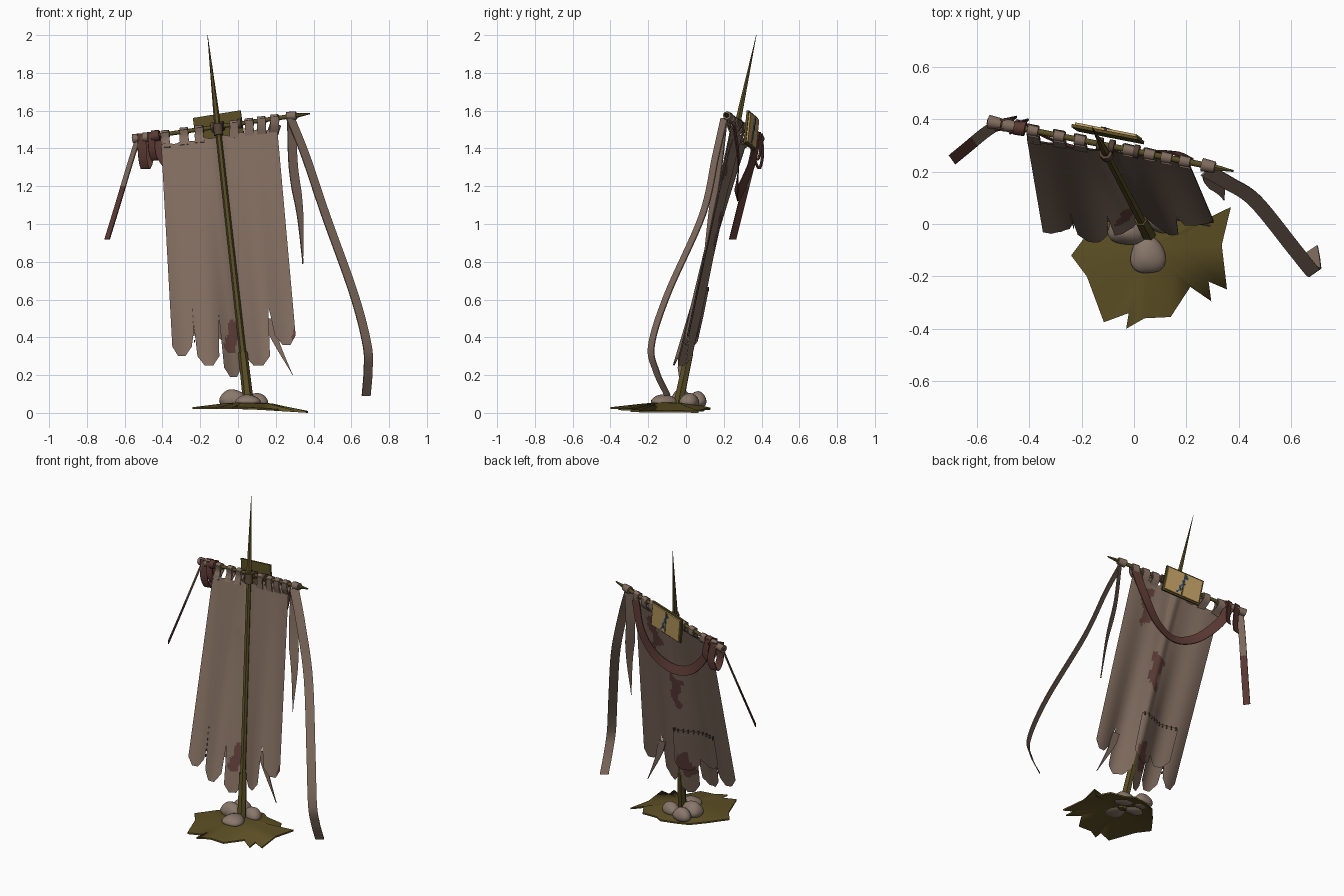
import bpy, bmesh, math, random
from mathutils import Vector, Matrix

if "Cube" in bpy.data.objects:
    bpy.data.objects.remove(bpy.data.objects["Cube"])
random.seed(4)

def mat(name, c):
    m = bpy.data.materials.new(name)
    m.diffuse_color = (*c, 1)
    m.use_nodes = True
    m.node_tree.nodes["Principled BSDF"].inputs["Base Color"].default_value = m.diffuse_color
    return m

CLOTH = mat("faded cloth", (.215, .148, .112))
WOOD = mat("olive wood", (.098, .074, .018))
MOSS = mat("moss", (.11, .080, .018))
RED = mat("dark red cloth", (.105, .042, .034))
STAIN = mat("stain", (.115, .05, .042))
STONE = mat("stone", (.25, .185, .145))
PAGE = mat("parchment", (.50, .33, .12))
BLUE = mat("blue ribbon", (.04, .10, .22))
TWINE = mat("twine", (.09, .055, .035))

def finish(bm, name, mats, smooth=None):
    bmesh.ops.recalc_face_normals(bm, faces=bm.faces)
    me = bpy.data.meshes.new(name)
    bm.to_mesh(me)
    bm.free()
    for m in mats:
        me.materials.append(m)
    ob = bpy.data.objects.new(name, me)
    bpy.context.collection.objects.link(ob)
    if smooth:
        bpy.ops.object.select_all(action='DESELECT')
        ob.select_set(True)
        bpy.context.view_layer.objects.active = ob
        bpy.ops.object.shade_smooth_by_angle(angle=math.radians(smooth))
    return ob

def rod(name, a, b, r0, r1, m, sides=8, smooth=50):
    a, b = Vector(a), Vector(b)
    bm = bmesh.new()
    rot = (b - a).to_track_quat('Z', 'Y').to_matrix().to_4x4()
    bmesh.ops.create_cone(bm, cap_ends=True, segments=sides, radius1=r0, radius2=r1,
                          depth=(b - a).length, matrix=Matrix.Translation((a + b) / 2) @ rot)
    return finish(bm, name, [m], smooth)

def box(name, mtx, size, m):
    bm = bmesh.new()
    bmesh.ops.create_cube(bm, size=1, matrix=mtx @ Matrix.Diagonal((*size, 1)))
    return finish(bm, name, [m])

def spline(p, n):
    p = [Vector(q) for q in p]
    p = [2 * p[0] - p[1]] + p + [2 * p[-1] - p[-2]]
    out = []
    for i in range(1, len(p) - 2):
        a, b, c, d = p[i - 1:i + 3]
        for k in range(n):
            t = k / n
            out.append(.5 * (2 * b + (c - a) * t + (2 * a - 5 * b + 4 * c - d) * t * t
                             + (3 * b - a - 3 * c + d) * t ** 3))
    return out + [p[-2]]

def ribbon(name, path, w0, w1, mats, end=1.0, split=2.0, n=8, thick=.006):
    """Strip along a path. Width vector blends w0 to w1, or, with w1 None, w0 is a width
    laid across the path facing y. Tapers from fraction `end`; second colour from `split`."""
    pts = spline(path, n)
    bm = bmesh.new()
    rows = []
    for i, p in enumerate(pts):
        t = i / (len(pts) - 1)
        if w1 is None:
            tan = pts[min(i + 1, len(pts) - 1)] - pts[max(i - 1, 0)]
            w = tan.cross(Vector((.25, 1, .3))).normalized() * w0 / 2
        else:
            w = Vector(w0).lerp(Vector(w1), t) / 2
        if t > end:
            w *= max(.08, (1 - t) / (1 - end))
        rows.append((bm.verts.new(p - w), bm.verts.new(p + w)))
    for i in range(len(rows) - 1):
        f = bm.faces.new((*rows[i], *reversed(rows[i + 1])))
        f.material_index = int(i / len(rows) > split)
    bmesh.ops.recalc_face_normals(bm, faces=bm.faces)
    bmesh.ops.solidify(bm, geom=bm.faces[:], thickness=thick)
    return finish(bm, name, mats, 40)

# leaning pole and crossbar
def pole_at(z):
    return Vector((.05, -.03, .1)).lerp(Vector((-.16, .37, 1.99)), (z - .1) / 1.89)

def bar_at(x):
    t = (x + .56) / .94
    return Vector((x, .392 - .19 * t, 1.45 + .135 * t))

rod("pole_lower", pole_at(.03), pole_at(.32), .029, .025, WOOD, 6, None)
rod("pole_shaft", pole_at(.3), pole_at(1.57), .018, .015, WOOD, 6, None)
rod("pole_spike", pole_at(1.55), pole_at(2.0), .017, .001, WOOD, 6, None)
rod("crossbar", bar_at(-.56), bar_at(.31), .011, .012, WOOD)
rod("crossbar_tip", bar_at(.3), bar_at(.38), .014, .004, WOOD, 6)

# banner surface: height z and width fraction u to a point; it bulges behind the pole
def banner(u, z):
    t = (1.48 - z) / 1.18
    x = (-.41 + .065 * t) * (1 - u) + (.21 + .105 * t) * u
    y = (.335 - .105 * u) * (1 - t) + (-.045 + .02 * u) * t + .012 * math.sin(u * 15) * (.3 + t)
    p = pole_at(z)
    y += math.exp(-((x - p.x) / .09) ** 2) * max(0, p.y + .009 - y)
    y += .012 * max(0, 1 - abs(x - p.x) / .04)
    return Vector((x, y, z))

def stained(p, spots):
    return any(((p.x - a + .014 * math.sin(p.z * 40)) / c) ** 2 + ((p.z - b) / d) ** 2 < 1
               for a, b, c, d in spots)

# tabs: left, right, bottom height, notch height
TABS = [(0, .18, .30, .42), (.18, .39, .25, .48), (.39, .56, .19, .52),
        (.56, .80, .25, .55), (.80, 1, .36, .55)]
FRONT = [(-.03, .40, .035, .09), (.31, .42, .03, .05)]
BACK = [(.085, 1.33, .03, .12), (.06, 1.27, .04, .03), (-.035, .94, .035, .13), (-.03, .40, .045, .10),
        (-.05, 1.02, .05, .03), (.09, 1.42, .045, .03)]

def layer(bm, off, spots, tabs, top=None, rows=80, cols=10):
    for u0, u1, zb, zn in tabs:
        grid = []
        for r in range(rows + 1):
            line = []
            for c in range(cols + 1):
                s = c / cols
                u = u0 + (u1 - u0) * s
                zt = top or 1.42 + .09 * u + .006 * math.sin(u * 40)
                low = zb + .05 * max(0, abs(2 * s - 1) - .4) / .6
                z = zt + (low - zt) * r / rows
                g = 1 - .2 * max(0, (zn - z) / (zn - zb)) ** .8
                um = u0 if u0 == 0 else u1 if u1 == 1 else (u0 + u1) / 2
                p = banner(um + (u - um) * g, z)
                line.append(bm.verts.new(p + Vector((0, off, 0))))
            grid.append(line)
        for r in range(rows):
            for c in range(cols):
                f = bm.faces.new((grid[r][c], grid[r][c + 1], grid[r + 1][c + 1], grid[r + 1][c]))
                f.material_index = int(stained(f.calc_center_median(), spots))

bm = bmesh.new()
layer(bm, -.003, FRONT, TABS)
layer(bm, .003, BACK, TABS)
finish(bm, "banner", [CLOTH, STAIN], 60)

# sewn patch on the back, with stitches
bm = bmesh.new()
layer(bm, .014, BACK, [(.14, .36, .40, .42), (.36, .60, .36, .38)], top=.66, rows=24)
finish(bm, "back_patch", [CLOTH, STAIN], 60)
for i in range(10):
    box("patch_stitch", Matrix.Translation(banner(.16 + i * .046, .655) + Vector((0, .012, 0))),
        (.006, .012, .022), TWINE)
for i in range(6):
    box("seam_stitch", Matrix.Translation(banner(.18, .38 + i * .033)), (.005, .014, .014), TWINE)
ribbon("torn_flap", [(.16, .02, .5), (.2, .01, .38), (.29, -.01, .2)], (.05, 0, 0), (.05, 0, 0), [CLOTH], .3)

# hanging loops along the crossbar
for x in (-.385, -.285, -.205, -.02, .06, .125, .195):
    u = (x + .41) / .62
    b = bar_at(x)
    rod("loop_ring", bar_at(x - .02), bar_at(x + .02), .023, .021, CLOTH, 8)
    q = banner(min(max(u, .03), .97), 1.40 + .09 * u)
    for s in (-1, 1):
        ribbon("hanging_loop", [b + Vector((0, s * .02, .01)), b + Vector((0, s * .018, -.03)), q],
               (.042, -.008, .005), (.05, -.008, .005), [CLOTH], n=3)
for x in (-.53, -.475, .285):
    rod("streamer_knot", bar_at(x - .026), bar_at(x + .024), .026, .022, CLOTH, 8)
for x in (-.13, -.085, .01):
    rod("lashing", bar_at(x - .01), bar_at(x + .01), .026, .026, TWINE, 8)
rod("pole_lashing", pole_at(1.47), pole_at(1.53), .026, .026, TWINE, 8)

# streamers
ribbon("long_streamer", [(.28, .2, 1.56), (.36, .155, 1.36), (.465, .085, 1.05), (.615, -.1, .63),
                         (.685, -.185, .36), (.69, -.16, .22), (.68, -.10, .09)],
       (.045, .035, 0), (.045, .03, 0), [CLOTH])
ribbon("short_streamer", [(.285, .2, 1.55), (.295, .17, 1.3), (.33, .13, 1.05), (.345, .09, .79)],
       (.045, .03, 0), (.05, .04, 0), [CLOTH], .5)
ribbon("left_streamer", [(-.53, .375, 1.46), (-.58, .34, 1.3), (-.64, .29, 1.1), (-.695, .245, .92)],
       (-.025, .035, 0), (-.025, .035, 0), [CLOTH, RED], split=.45)

# red sash draped over the back, and its loops
ribbon("sash", [(-.44, .385, 1.45), (-.38, .355, 1.33), (-.25, .30, 1.2), (-.1, .27, 1.15),
                (.04, .275, 1.21), (.14, .28, 1.35), (.2, .255, 1.53)], .06, None, [RED])
rod("sash_knot", bar_at(-.455), bar_at(-.415), .03, .028, RED, 8)
for x, d, w in ((-.49, .17, .045), (-.44, .13, .035)):
    b = bar_at(x)
    ribbon("sash_loop", [b + Vector((-.02, -.015, .02)), b + Vector((-.015, -.02, -d * .6)),
                         b + Vector((0, .01, -d)), b + Vector((.02, .03, -d * .6)), b + Vector((0, .025, .02))],
           (w, .01, 0), (w, .01, 0), [RED])

# open book tied to the back of the crossbar
M = (Matrix.Translation((-.10, .343, 1.495)) @ Matrix.Rotation(math.radians(-11), 4, 'Z')
     @ Matrix.Rotation(math.radians(-9), 4, 'Y') @ Matrix.Rotation(math.radians(-4), 4, 'X'))
box("book_cover", M, (.26, .012, .175), WOOD)
for s in (-1, 1):
    box("book_pages", M @ Matrix.Translation((s * .062, .010, 0)), (.117, .010, .155), PAGE)
for i in range(6):
    box("book_ribbon", M @ Matrix.Translation((-.012 + .007 * i + .006 * (i % 2), .017, .055 - i * .022))
        @ Matrix.Rotation(.6 * (-1) ** i, 4, 'Y'), (.010, .006, .026), BLUE)

# mossy ground patch with a torn edge
EDGE = [(-.24, -.12), (-.18, -.2), (-.115, -.375), (-.02, -.34), (-.03, -.40), (.04, -.36), (.14, -.355),
        (.215, -.24), (.295, -.295), (.285, -.22), (.355, -.25), (.335, -.08), (.37, .065), (.31, .01),
        (.26, .09), (.15, .1), (.1, .13), (0, .11), (-.08, .08), (-.15, 0)]
bm = bmesh.new()
C = Vector((.05, -.09, 0))
rings = []
for outer, z in ((1, .03), (0, .05), (0, .04), (1, .02)):
    ring = []
    for x, y in EDGE:
        d = Vector((x, y, 0)) - C
        d = d if outer else d.normalized() * .13
        ring.append(bm.verts.new(C + d + Vector((0, 0, z - outer * .062 * max(0, x - .05)))))
    rings.append(ring)
n = len(EDGE)
tops = [bm.verts.new(C + Vector((0, 0, z))) for z in (.06, .045)]
for i in range(n):
    j = (i + 1) % n
    bm.faces.new((rings[0][i], rings[0][j], rings[1][j], rings[1][i]))
    bm.faces.new((rings[3][i], rings[3][j], rings[0][j], rings[0][i]))
    bm.faces.new((rings[2][i], rings[2][j], rings[3][j], rings[3][i]))
    bm.faces.new((rings[1][i], rings[1][j], tops[0]))
    bm.faces.new((rings[2][j], rings[2][i], tops[1]))
finish(bm, "ground_patch", [MOSS], 60)

# stones wedged round the pole, narrowing to the top and to one side
for p, s, turn in (((.045, -.125, .065), (.066, .072, .032), 0), ((-.035, -.03, .075), (.075, .055, .05), .4),
                   ((.1, .02, .065), (.065, .05, .04), 2), ((-.01, .065, .07), (.06, .05, .045), 3)):
    bm = bmesh.new()
    bmesh.ops.create_icosphere(bm, subdivisions=3, radius=1)
    for v in bm.verts:
        k = (1 - .22 * v.co.z) * (1 + .16 * math.sin(2.2 * v.co.x + 1.7 * v.co.y + turn))
        v.co = Vector((v.co.x * s[0] * k, v.co.y * s[1] * k, v.co.z * s[2])) + Vector(p)
    finish(bm, "stone", [STONE], 60)
